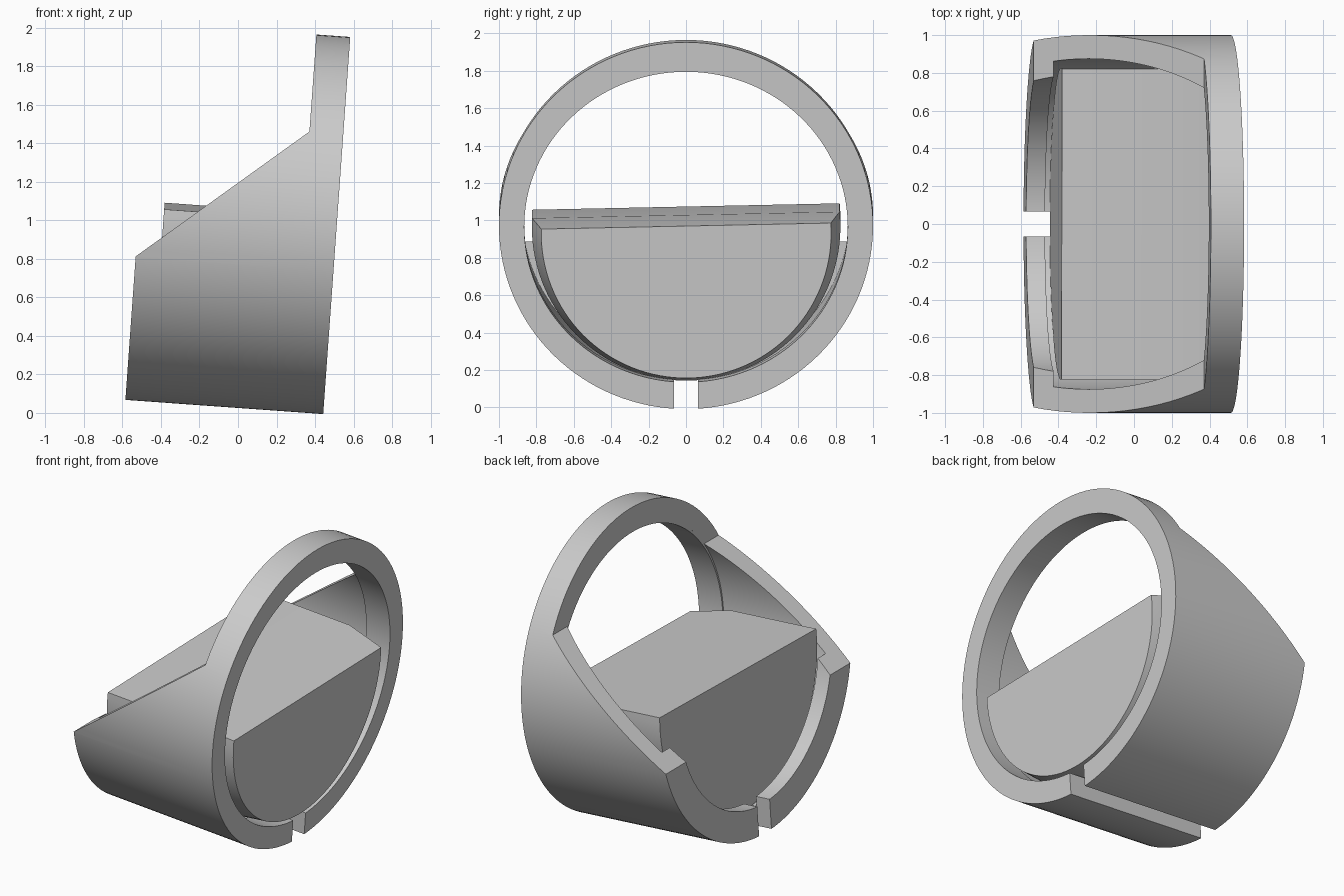
import bpy, bmesh
from math import sin, cos, pi, radians, asin
from mathutils import Matrix

cube = bpy.data.objects.get("Cube")
if cube:
    bpy.data.objects.remove(cube)

grey = bpy.data.materials.new("plain grey")
grey.use_nodes = True
grey.diffuse_color = (0.6, 0.6, 0.6, 1)
grey.node_tree.nodes["Principled BSDF"].inputs["Base Color"].default_value = (0.6, 0.6, 0.6, 1)

# Tilted frame: local x is the ring axis, origin at the centre of the tall end
FRAME = Matrix.Translation((0.513, 0, 0.977)) @ Matrix.Rotation(radians(4.1), 4, 'Y')


def finish(name, bm, matrix=None):
    if matrix:
        bm.transform(matrix)
    bmesh.ops.recalc_face_normals(bm, faces=bm.faces)
    mesh = bpy.data.meshes.new(name)
    bm.to_mesh(mesh)
    bm.free()
    mesh.materials.append(grey)
    obj = bpy.data.objects.new(name, mesh)
    bpy.context.collection.objects.link(obj)
    return obj


def bridge(bm, a, b):
    n = len(a)
    for i in range(n):
        j = (i + 1) % n
        bm.faces.new((a[i], a[j], b[j], b[i]))


def prism(name, outline, y0, y1):
    """Extrude an x-z outline along y."""
    bm = bmesh.new()
    ends = [[bm.verts.new((x, y, z)) for x, z in outline] for y in (y0, y1)]
    for end in ends:
        bm.faces.new(end)
    bridge(bm, *ends)
    return finish(name, bm)


def cut(obj, cutter):
    mod = obj.modifiers.new("cut", 'BOOLEAN')
    mod.operation = 'DIFFERENCE'
    mod.solver = 'EXACT'
    mod.object = cutter
    graph = bpy.context.evaluated_depsgraph_get()
    mesh = bpy.data.meshes.new_from_object(obj.evaluated_get(graph))
    obj.modifiers.clear()
    obj.data = mesh
    bpy.data.objects.remove(cutter)


def smooth(obj):
    bpy.ops.object.select_all(action='DESELECT')
    obj.select_set(True)
    bpy.context.view_layer.objects.active = obj
    bpy.ops.object.shade_smooth_by_angle(angle=radians(20))


# Sleeve: closed section swept round the axis
# (axis position, centre height, y radius, z radius)
section = [(-1.03, -0.005, 1, 0.983), (0, -0.005, 1, 0.983),
           (0, -0.012, 0.865, 0.832), (-0.176, -0.012, 0.865, 0.832),
           (-0.176, -0.01, 0.875, 0.85), (-0.93, -0.01, 0.875, 0.85),
           (-0.93, 0, 0.795, 0.795), (-1.03, 0, 0.795, 0.795)]
SIDES = 128
bm = bmesh.new()
loops = [[bm.verts.new((x, ry * cos(2 * pi * i / SIDES), c + rz * sin(2 * pi * i / SIDES)))
          for i in range(SIDES)] for x, c, ry, rz in section]
for k, loop in enumerate(loops):
    bridge(bm, loop, loops[(k + 1) % len(loops)])
sleeve = finish("ring_sleeve", bm, FRAME)

# Sloping cut behind the tall band, and the slot along the underside
cut(sleeve, prism("slope_cutter", [(-1.0, 0.476), (0.371, 1.461), (0.424, 2.2), (-1.0, 2.2)], -1.3, 1.3))
cut(sleeve, prism("slot_cutter", [(-1, -0.3), (1, -0.3), (1, 0.5), (-1, 0.5)], -0.065, 0.065))
smooth(sleeve)

# Plug: half-round block, tapered toward the tall end (axis position, centre height, radius)
stations = [(-0.9, -0.03, 0.825), (-0.27, -0.03, 0.825), (0, -0.047, 0.775)]
TOP, ARC = 0.033, 64
bm = bmesh.new()
rows = []
for (x, centre, r), top in zip(stations, (TOP, TOP, TOP - 0.04)):
    lift = asin((top - centre) / r)
    angles = [lift - (pi + 2 * lift) * i / ARC for i in range(ARC + 1)]
    rows.append([bm.verts.new((x, r * cos(a), centre + r * sin(a))) for a in angles])
for a, b in zip(rows, rows[1:]):
    bridge(bm, a, b)
bm.faces.new(rows[0])
bm.faces.new(rows[-1])
plug = finish("half_round_plug", bm, FRAME @ Matrix.Rotation(radians(1.2), 4, 'X'))
smooth(plug)
